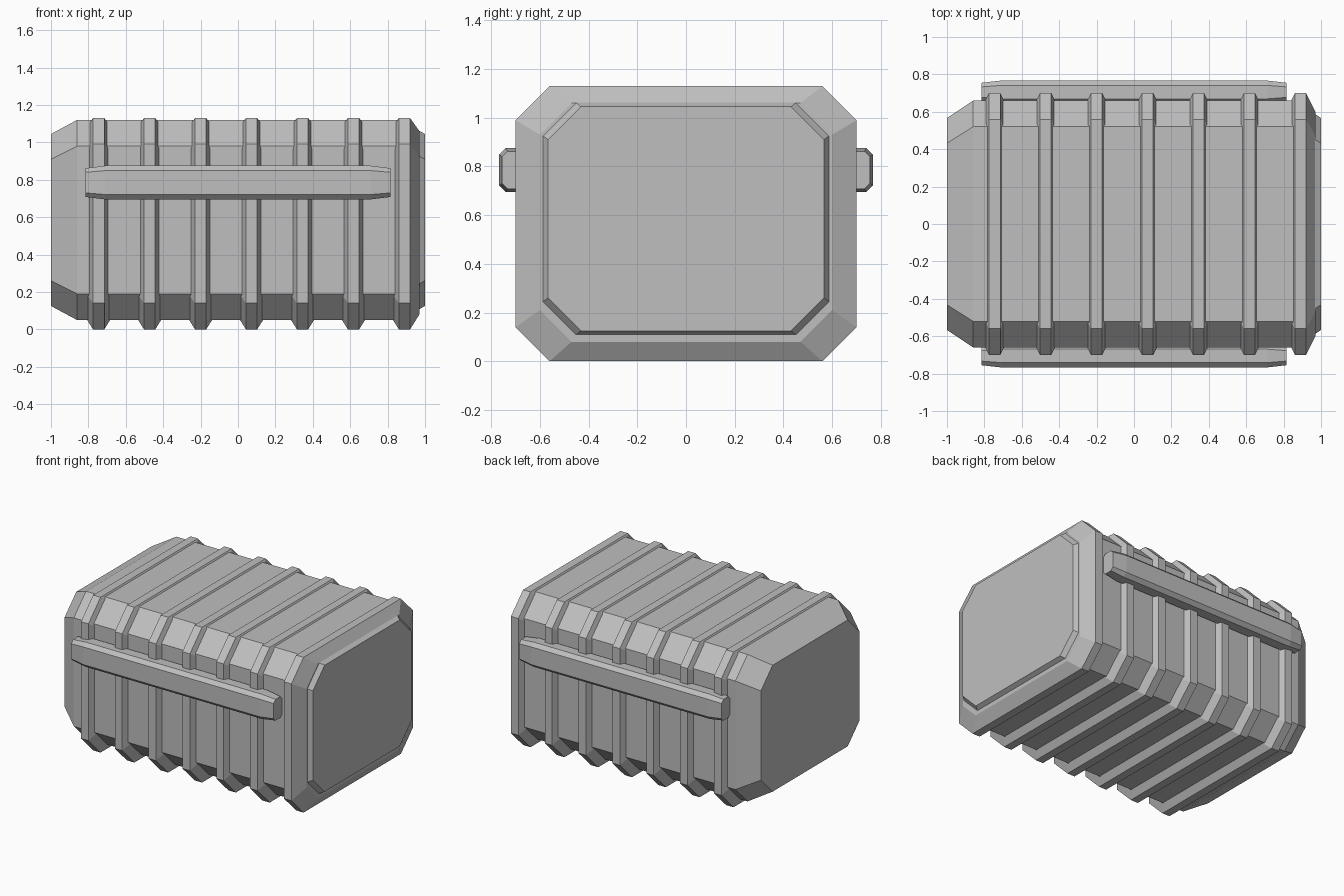
import bpy
import bmesh

cube = bpy.data.objects.get("Cube")
if cube:
    bpy.data.objects.remove(cube, do_unlink=True)

# Single grey finish
grey = bpy.data.materials.new("plain grey")
grey.use_nodes = True
colour = (0.52, 0.52, 0.52, 1)
grey.diffuse_color = colour
grey.node_tree.nodes["Principled BSDF"].inputs["Base Color"].default_value = colour


def octagon(x, half_y, low, high, cut, y=0):
    """Chamfered rectangle in the yz plane at the given x."""
    a, b = y - half_y, y + half_y
    return [(x, a + cut, low), (x, b - cut, low), (x, b, low + cut), (x, b, high - cut),
            (x, b - cut, high), (x, a + cut, high), (x, a, high - cut), (x, a, low + cut)]


def loft(name, sections):
    """Closed solid running through a row of octagons."""
    bm = bmesh.new()
    rings = [[bm.verts.new(p) for p in s] for s in sections]
    for r, s in zip(rings, rings[1:]):
        for i in range(len(r)):
            j = (i + 1) % len(r)
            bm.faces.new((r[i], r[j], s[j], s[i]))
    bm.faces.new(rings[0])
    bm.faces.new(rings[-1])
    bmesh.ops.recalc_face_normals(bm, faces=bm.faces)
    mesh = bpy.data.meshes.new(name)
    bm.to_mesh(mesh)
    bm.free()
    mesh.materials.append(grey)
    obj = bpy.data.objects.new(name, mesh)
    bpy.context.collection.objects.link(obj)
    return obj


# Container body with tapered ends
loft("body", [octagon(-1, 0.567, 0.125, 1.045, 0.135),
              octagon(-0.86, 0.66, 0.05, 1.12, 0.14),
              octagon(0.86, 0.66, 0.05, 1.12, 0.14),
              octagon(1, 0.567, 0.125, 1.045, 0.135)])

# Seven bevelled ribs wrapped around the body
for n in range(7):
    x = -0.745 + n * 0.2725
    loft(f"rib_{n + 1}", [octagon(x - 0.08, 0.60, 0.08, 1.06, 0.13),
                          octagon(x - 0.03, 0.70, 0, 1.13, 0.14),
                          octagon(x + 0.03, 0.70, 0, 1.13, 0.14),
                          octagon(x + 0.08, 0.60, 0.08, 1.06, 0.13)])

# Long bumper rails on the front and back
for name, side in (("front_rail", -1), ("back_rail", 1)):
    y = side * 0.705
    loft(name, [octagon(-0.815, 0.05, 0.708, 0.862, 0.022, y),
                octagon(-0.71, 0.062, 0.695, 0.875, 0.026, y),
                octagon(0.71, 0.062, 0.695, 0.875, 0.026, y),
                octagon(0.815, 0.05, 0.708, 0.862, 0.022, y)])
